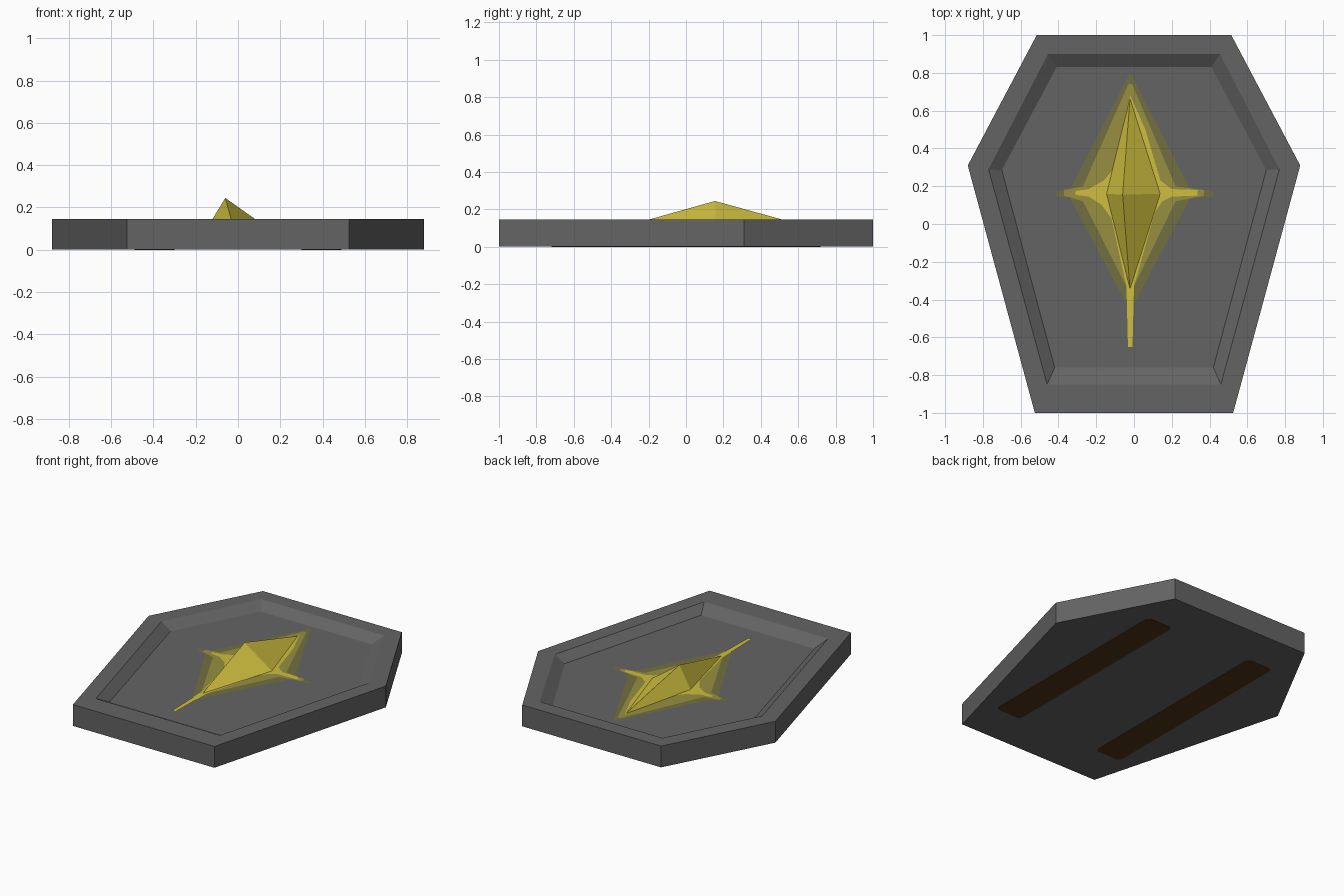
import bpy, bmesh, math

if "Cube" in bpy.data.objects:
    bpy.data.objects.remove(bpy.data.objects["Cube"])


def material(name, rgb):
    m = bpy.data.materials.new(name)
    m.diffuse_color = (*rgb, 1)
    m.use_nodes = True
    m.node_tree.nodes["Principled BSDF"].inputs["Base Color"].default_value = m.diffuse_color
    return m


GREY = material("stone grey", (0.127, 0.127, 0.127))
BROWN = material("dark brown", (0.08, 0.032, 0.007))
YELLOW = material("bright yellow", (0.62, 0.52, 0.05))
MID = material("dull yellow", (0.31, 0.275, 0.052))
OUTER = material("olive", (0.17, 0.16, 0.052))


def finish(bm, name, mat):
    bmesh.ops.recalc_face_normals(bm, faces=bm.faces)
    me = bpy.data.meshes.new(name)
    bm.to_mesh(me)
    bm.free()
    me.materials.append(mat)
    ob = bpy.data.objects.new(name, me)
    bpy.context.collection.objects.link(ob)
    return ob


def loft(name, rings, mat):
    """Closed solid through rings of (points, z)."""
    bm = bmesh.new()
    loops = [[bm.verts.new((x, y, z)) for x, y in pts] for pts, z in rings]
    for a, b in zip(loops, loops[1:]):
        n = len(a)
        for i in range(n):
            bm.faces.new((a[i], a[(i + 1) % n], b[(i + 1) % n], b[i]))
    bm.faces.new(loops[0][::-1])
    bm.faces.new(loops[-1])
    return finish(bm, name, mat)


def plate(name, pts, z, mat):
    """Paint-thin upward-facing sheet (points counter-clockwise)."""
    bm = bmesh.new()
    f = bm.faces.new([bm.verts.new((x, y, z)) for x, y in pts])
    f.normal_update()
    bmesh.ops.triangulate(bm, faces=[f])
    return finish(bm, name, mat)


def hexagon(top, wide, bottom, y_top, y_wide, y_bottom):
    right = [(bottom, y_bottom), (wide, y_wide), (top, y_top)]
    return right + [(-x, y) for x, y in reversed(right)]


# Tapered hexagonal slab with a bevelled recess
outer = hexagon(0.515, 0.88, 0.525, 1.0, 0.31, -1.0)
rim = hexagon(0.455, 0.77, 0.46, 0.90, 0.29, -0.85)
floor = hexagon(0.41, 0.70, 0.42, 0.83, 0.285, -0.76)
FLOOR = 0.10
loft("slab", [(outer, 0.002), (outer, 0.145), (rim, 0.145), (floor, FLOOR)], GREY)

# Glow layers painted on the recess floor
CX, CY = -0.02, 0.16
plate("outer_glow", [(CX, -0.46), (0.30, 0.14), (0.42, 0.145), (0.42, 0.175),
                     (0.30, 0.18), (CX, 0.80), (-0.34, 0.18), (-0.41, 0.175),
                     (-0.41, 0.145), (-0.34, 0.14)], FLOOR + 0.0015, OUTER)
plate("middle_glow", [(CX, -0.37), (0.22, 0.12), (0.37, 0.15), (0.37, 0.18),
                      (0.22, 0.20), (CX + 0.01, 0.74), (CX - 0.01, 0.74),
                      (-0.27, 0.20), (-0.37, 0.18), (-0.37, 0.15), (-0.27, 0.12)],
      FLOOR + 0.003, MID)
plate("bright_star", [(CX - 0.012, -0.65), (CX + 0.012, -0.65), (CX + 0.02, -0.33),
                      (0.11, 0.06), (0.15, 0.12), (0.20, 0.145), (0.335, 0.15), (0.335, 0.18),
                      (0.20, 0.185), (0.14, 0.23), (0.06, 0.50), (CX, 0.68),
                      (-0.11, 0.29), (-0.16, 0.23), (-0.24, 0.185), (-0.31, 0.175),
                      (-0.31, 0.155), (-0.24, 0.145), (-0.17, 0.10), (-0.12, 0.03),
                      (CX - 0.02, -0.33)], FLOOR + 0.0045, YELLOW)

# Raised four-sided crystal with an off-centre peak
bm = bmesh.new()
base = [bm.verts.new((x, y, FLOOR)) for x, y in
        [(CX, -0.36), (0.145, CY), (CX, 0.68), (-0.148, CY)]]
peak = bm.verts.new((-0.06, 0.155, 0.245))
for i in range(4):
    bm.faces.new((base[i], base[(i + 1) % 4], peak))
bm.faces.new(base[::-1])
finish(bm, "crystal", YELLOW)


# Two rounded strips on the underside
def rounded(cx, hw, hl, r, seg=4):
    pts = []
    for k, (sx, sy) in enumerate([(1, 1), (-1, 1), (-1, -1), (1, -1)]):
        for i in range(seg + 1):
            a = math.pi / 2 * (k + i / seg)
            pts.append((cx + sx * (hw - r) + r * math.cos(a),
                        sy * (hl - r) + r * math.sin(a)))
    return pts


for side, s in (("left", -1), ("right", 1)):
    shape = rounded(s * 0.395, 0.095, 0.72, 0.03)
    loft(side + "_back_strip", [(shape, 0.0), (shape, 0.006)], BROWN)
